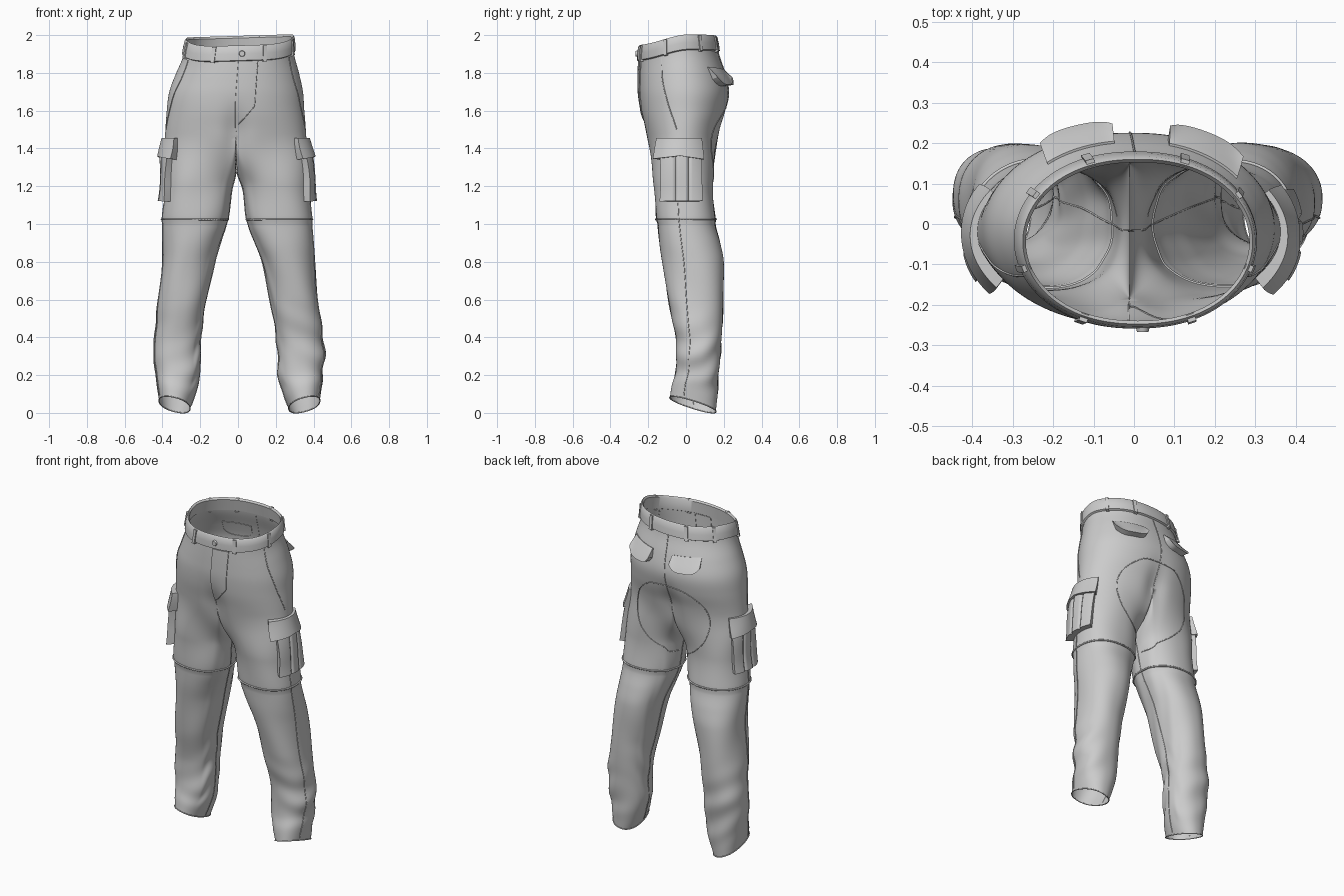
import bpy, bmesh
from math import sin, cos, pi, exp, radians, copysign
from mathutils import Vector
from functools import lru_cache

if "Cube" in bpy.data.objects:
    bpy.data.objects.remove(bpy.data.objects["Cube"])

# Cross-sections of one half: height, inner x, outer x, front y, back y
SECTIONS = (
    (0.045, .262, .425, -.085, .158), (0.12, .235, .436, -.075, .165),
    (0.20, .212, .444, -.055, .172), (0.30, .205, .455, -.052, .180),
    (0.40, .200, .447, -.055, .188), (0.60, .170, .425, -.095, .198),
    (0.80, .125, .405, -.125, .198), (0.90, .090, .400, -.140, .180),
    (1.00, .057, .396, -.150, .155), (1.20, .030, .383, -.170, .142),
    (1.36, .008, .378, -.192, .160), (1.50, .0, .372, -.220, .185),
    (1.60, .0, .364, -.240, .213), (1.70, .0, .354, -.249, .226),
    (1.80, .0, .326, -.250, .205), (1.90, .0, .293, -.248, .172),
    (1.985, .0, .280, -.243, .156))
SHIFT = ((0, .008), (.8, 0), (1.2, -.004), (1.6, -.013), (1.8, -.004), (2, .01))
CROTCH, TOP, HEM = 1.48, 1.985, 0.045


def smooth(x, a, b):
    t = min(1, max(0, (x - a) / (b - a)))
    return t * t * (3 - 2 * t)


@lru_cache(None)
def spline(rows, x):
    """Smooth interpolation through rows of (key, values...)."""
    x = min(max(x, rows[0][0]), rows[-1][0])
    i = 0
    while i < len(rows) - 2 and x > rows[i + 1][0]:
        i += 1
    a, b = rows[i], rows[i + 1]
    p, n = rows[max(i - 1, 0)], rows[min(i + 2, len(rows) - 1)]
    h = b[0] - a[0]
    t = (x - a[0]) / h
    out = []
    for k in range(1, len(a)):
        m0 = (b[k] - p[k]) / (b[0] - p[0]) * h
        m1 = (n[k] - a[k]) / (n[0] - a[0]) * h
        out.append((2*t**3 - 3*t*t + 1) * a[k] + (t**3 - 2*t*t + t) * m0
                   + (3*t*t - 2*t**3) * b[k] + (t**3 - t*t) * m1)
    return tuple(out)


def base(u, z):
    """Half-trouser surface; u 0..1 runs front-side-back, 1..2 is the inner leg."""
    u %= 2
    xi, xo, yf, yb = spline(SECTIONS, z)
    cy, ay = (yf + yb) / 2, (yb - yf) / 2
    w = 1 - smooth(z, 1.2, CROTCH)
    dip = 0
    # hip shape, open along the centre plane
    if u <= 1:
        x, y = xo * max(0, sin(pi * u)) ** .9, cy - ay * cos(pi * u)
        a = radians(-45 + 270 * u)
    else:
        x, y = 0, cy + ay * cos(pi * (u - 1))
        a = radians(225 + 90 * (u - 1))
        dip = .11 * sin(pi * (u - 1)) * smooth(z, 1.1, CROTCH)
    y = cy + (y - cy) * (1 - .13 * exp(-(x / .06) ** 2) * exp(-((z - 1.47) / .12) ** 2))
    # leg shape, a closed rounded tube
    lx = (xi + xo) / 2 + (xo - xi) / 2 * copysign(abs(sin(a)) ** .9, sin(a))
    ly = cy - ay * copysign(abs(cos(a)) ** .9, cos(a))
    x, y = x + (lx - x) * w, y + (ly - y) * w
    # sloping hem and dipped front waist
    zz = z - dip
    zz -= ((y - .035) * .31 - (x - .345) * .25) * (1 - smooth(z, .05, .35))
    zz -= .05 * smooth(-y, -.02, .24) * smooth(z, 1.6, 1.9)
    return Vector((x, y, zz))


def folds(side, u, z, x):
    """Cloth wrinkles, strongest above the ankle."""
    a = pi * u
    f = .006 * smooth(z, .08, .2) * (1 - smooth(z, .3, .65)) * \
        sin(36 * z + 2.4 * sin(a + side) + 1.7 * sin(2 * a - side)) * (.5 + .5 * cos(2 * a + side + 7 * z))
    f += .004 * (1 - smooth(z, 1.3, 1.6)) * smooth(z, .3, .6) * sin(14 * z + 3 * a + side) * cos(2 * a)
    f += .005 * smooth(z, 1.0, 1.025) * (1 - smooth(z, 1.03, 1.2))
    return f * min(1, x / .08)


def S(side, u, z, off=0):
    """Final surface point, pushed out along the normal by off."""
    e = .008
    lo, hi = (max(u - e, 0), min(u + e, 1)) if z >= CROTCH and u <= 1 else (u - e, u + e)
    p = base(u, z)
    zl, zh = max(z - .006, HEM), min(z + .006, TOP)
    if zh - zl < .001:
        zl = zh - .006
    n = (base(hi, z) - base(lo, z)).cross(base(u, zh) - base(u, zl))
    if z >= CROTCH and u in (0, 1):
        n.x = 0
    n.normalize()
    p += n * (off + folds(side, u, z, p.x))
    if z > TOP:
        p.z += z - TOP
    p.x = side * p.x + spline(SHIFT, z)[0]
    p.z += .03 * p.x * smooth(z, 1.7, 1.9)
    return p


def solve(axis, c, z, lo, hi):
    """Find u where the surface reaches coordinate c on the given axis."""
    rising = base(hi, z)[axis] > base(lo, z)[axis]
    for _ in range(18):
        m = (lo + hi) / 2
        if (base(m, z)[axis] < c) == rising:
            lo = m
        else:
            hi = m
    return (lo + hi) / 2


def add(name, data):
    ob = bpy.data.objects.new(name, data)
    bpy.context.collection.objects.link(ob)
    bpy.ops.object.select_all(action='DESELECT')
    ob.select_set(True)
    bpy.context.view_layer.objects.active = ob
    return ob


def finish(name, bm, angle=40):
    bmesh.ops.recalc_face_normals(bm, faces=bm.faces)
    me = bpy.data.meshes.new(name)
    bm.to_mesh(me)
    bm.free()
    ob = add(name, me)
    bpy.ops.object.shade_smooth_by_angle(angle=radians(angle))
    return ob


def grid(bm, rows, closed=False):
    vs = [[bm.verts.new(p) for p in r] for r in rows]
    n = len(rows[0])
    for a, b in zip(vs, vs[1:]):
        for j in range(n if closed else n - 1):
            k = (j + 1) % n
            bm.faces.new((a[j], a[k], b[k], b[j]))
    return vs


def patch(name, side, pos, height, nu=24, nz=20):
    """Raised cloth panel lying on the trousers; rim drops to the surface."""
    bm = bmesh.new()
    ss = [0] + [i / nu for i in range(nu + 1)] + [1]
    ts = [0] + [i / nz for i in range(nz + 1)] + [1]
    rows = []
    for i, t in enumerate(ts):
        rim = [i in (0, nz + 2) or j in (0, nu + 2) for j in range(nu + 3)]
        rows.append([S(side, *pos(s, t), -.003 if r else height(s, t)) for s, r in zip(ss, rim)])
    grid(bm, rows)
    finish(name, bm)


def seam(name, side, pts, r=.0025, off=.001):
    """Thin stitched ridge through (u, z) points."""
    keys = tuple((i, *p) for i, p in enumerate(pts))
    path = [S(side, *spline(keys, i / 14), off) for i in range(14 * (len(pts) - 1) + 1)]
    cu = bpy.data.curves.new(name, 'CURVE')
    cu.dimensions, cu.bevel_depth, cu.bevel_resolution = '3D', r, 1
    sp = cu.splines.new('POLY')
    sp.points.add(len(path) - 1)
    for q, p in zip(sp.points, path):
        q.co = (*p, 1)
    add(name, cu)
    bpy.ops.object.convert(target='MESH')


# Trouser body: hip rows stop at the centre plane, leg rows close around
bm = bmesh.new()
NO, NI, NT, NL = 64, 24, 30, 96
outer = [j / NO for j in range(NO + 1)]
ring = outer + [1 + j / NI for j in range(1, NI)]
weld = []
for side in (1, -1):
    top = grid(bm, [[S(side, u, TOP + (CROTCH - TOP) * i / NT) for u in outer] for i in range(NT + 1)])
    leg = grid(bm, [[S(side, u, CROTCH + (HEM - CROTCH) * i / NL) for u in ring] for i in range(NL + 1)], True)
    weld += [v for r in top for v in r] + leg[0]
bmesh.ops.remove_doubles(bm, verts=weld, dist=.0004)
finish("trousers", bm, 60)

# Waistband
bm = bmesh.new()
prof = [(0, 1.912), (.011, 1.915), (.013, 1.95), (.011, 1.985), (.004, 1.99), (-.004, 1.985), (-.004, 1.915)]
around = [(1, j / 64) for j in range(65)] + [(-1, j / 64) for j in range(63, 0, -1)]
grid(bm, [[S(sd, u, z, o) for sd, u in around] for o, z in prof + prof[:1]], True)
bmesh.ops.remove_doubles(bm, verts=bm.verts, dist=.0002)
finish("waistband", bm)


# Front fly panel with slanted lower edge, outlined by stitching
def fly(s, t):
    z = 1.53 + .38 * t
    return solve(0, s * .1 * min(1, .08 + t / .28) ** .8, z, 0, .5), z


patch("fly", 1, fly, lambda s, t: .007)
seam("fly_edge", 1, [fly(1, t) for t in (0, .06, .12, .18, .24, .3, .5, .75, 1)], .003, .005)

# Waist button
bm = bmesh.new()
bmesh.ops.create_cone(bm, cap_ends=True, segments=20, radius1=.017, radius2=.014, depth=.012)
button = finish("waist_button", bm)
button.location = S(1, .012, 1.95, .016)
button.rotation_euler = (radians(90), 0, 0)


def cargo_body(s, t):
    z = 1.12 + .26 * t
    return solve(1, -.11 + .18 * s, z, 0, 1), z


def cargo_flap(s, t):
    z = 1.36 - .02 * (1 - t) * abs(2 * s - 1) + .095 * t
    return solve(1, -.132 + .207 * s, z, 0, 1), z


for side, tag in ((1, "right"), (-1, "left")):
    x0 = .09 if side > 0 else .045

    def back_flap(s, t):
        z = 1.73 + .035 * abs(2 * s - 1) ** 4 * (1 - t) + (.085 + .01 * s) * t
        return solve(0, x0 + .165 * s, z, .5, 1), z

    # Cargo pocket with two pleats, and its flap
    patch(tag + "_cargo_pocket", side, cargo_body,
          lambda s, t: .03 + .015 * (1 - s) ** 2 - .008 * t
          - .01 * sum(exp(-((s - c) / .03) ** 2) for c in (.33, .67)), 36, 16)
    patch(tag + "_cargo_flap", side, cargo_flap,
          lambda s, t: .02 + .015 * (1 - t) + .018 * (1 - s) ** 2 - .006 * t, 24, 10)
    # Seat pocket flap, lifting away at the bottom
    patch(tag + "_seat_flap", side, back_flap, lambda s, t: .006 + .03 * (1 - t), 24, 10)
    # Belt loops
    for i, u in enumerate((.14, .40, .68, .88)):
        patch(f"{tag}_belt_loop_{i}", side, lambda s, t: (u + .024 * (s - .5), 1.905 + .082 * t),
              lambda s, t: .018, 4, 6)
    # Stitch lines
    seam(tag + "_outer_leg_seam", side, [(.46, 1.11), (.44, .7), (.42, .3), (.42, .06)])
    seam(tag + "_inseam", side, [(1.5, CROTCH), (1.5, 1.1), (1.5, .6), (1.5, .06)])
    seam(tag + "_slash_pocket", side, [(.36, 1.905), (.35, 1.78), (.38, 1.65), (.45, 1.5)])
    seam(tag + "_knee_seam", side, [(i / 4, 1.025) for i in range(9)], .005)
    seam(tag + "_hem", side, [(i / 4, HEM) for i in range(9)], .003)
    seam(tag + "_seat_gusset", side,
         [(1, 1.62), (.9, 1.6), (.8, 1.5), (.79, 1.36), (.88, 1.23), (1.1, 1.15), (1.4, 1.14)])
seam("front_seam", 1, [(0, 1.91), (0, 1.7), (0, 1.49)])
seam("back_seam", 1, [(1, 1.91), (1, 1.7), (1, 1.49)])
